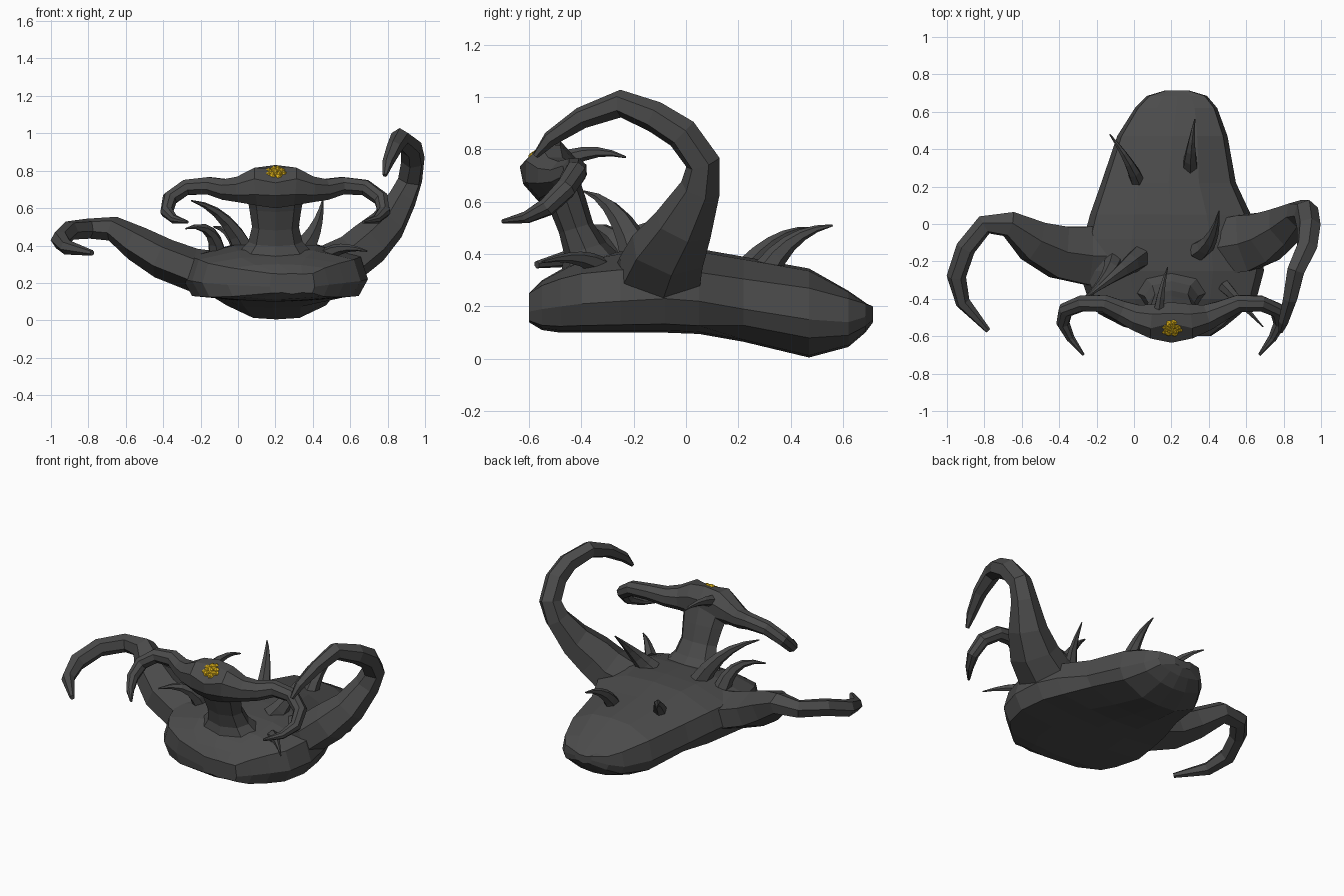
import bpy, bmesh, math, random
from mathutils import Vector

random.seed(4)
CX = 0.2  # centre line of neck and head


def material(name, rgb):
    m = bpy.data.materials.new(name)
    m.diffuse_color = (*rgb, 1)
    return m


GREY = material("charcoal", (0.07, 0.07, 0.07))
GOLD = material("gold", (0.75, 0.46, 0.01))


def finish(name, bm, mat):
    bmesh.ops.recalc_face_normals(bm, faces=bm.faces)
    me = bpy.data.meshes.new(name)
    bm.to_mesh(me)
    bm.free()
    me.materials.append(mat)
    ob = bpy.data.objects.new(name, me)
    bpy.context.collection.objects.link(ob)
    return ob


def loft(name, rings, mat=GREY):
    """Skin a list of closed rings and cap both ends."""
    bm = bmesh.new()
    vs = [[bm.verts.new(p) for p in r] for r in rings]
    n = len(vs[0])
    for a, b in zip(vs, vs[1:]):
        for i in range(n):
            j = (i + 1) % n
            bm.faces.new((a[i], a[j], b[j], b[i]))
    bm.faces.new(vs[0])
    bm.faces.new(vs[-1])
    return finish(name, bm, mat)


def tube(name, path, sides=6):
    """Tapered tube; path holds (x, y, z, radius[, sideways radius])."""
    pts = [Vector(p[:3]) for p in path]
    rings, side = [], None
    for i, p in enumerate(pts):
        t = (pts[min(i + 1, len(pts) - 1)] - pts[max(i - 1, 0)]).normalized()
        if side is None:
            ref = Vector((0, 0, 1)) if abs(t.z) < 0.8 else Vector((0, 1, 0))
            side = t.cross(ref)
        side = (side - t * side.dot(t)).normalized()
        up = t.cross(side)
        r, rs = path[i][3], path[i][-1]
        ring = []
        for k in range(sides):
            a = 2 * math.pi * (k + 0.5) / sides
            ring.append(p + side * math.cos(a) * rs + up * math.sin(a) * r)
        rings.append(ring)
    return loft(name, rings)


def spike(name, base, bend, tip, r):
    """Curved thorn along a quadratic arc."""
    a, b, c = Vector(base), Vector(bend), Vector(tip)
    path = []
    for i in range(6):
        t = i / 5
        p = a * (1 - t) ** 2 + b * 2 * t * (1 - t) + c * t * t
        w = r * (1 - t) + 0.004
        path.append((*p, w, 0.85 * w))
    return tube(name, path)


# Body: y, centre x, half width, bottom, lower rim, upper rim, top
sections = [
    (-0.60, 0.29, 0.12, 0.14, 0.16, 0.23, 0.25),
    (-0.55, 0.215, 0.27, 0.11, 0.17, 0.26, 0.30),
    (-0.48, 0.19, 0.38, 0.10, 0.18, 0.285, 0.34),
    (-0.40, 0.205, 0.45, 0.10, 0.19, 0.305, 0.38),
    (-0.25, 0.20, 0.495, 0.10, 0.20, 0.32, 0.41),
    (-0.08, 0.20, 0.47, 0.10, 0.21, 0.32, 0.42),
    (0.05, 0.195, 0.43, 0.095, 0.20, 0.31, 0.42),
    (0.22, 0.185, 0.36, 0.065, 0.17, 0.285, 0.39),
    (0.47, 0.205, 0.295, 0.005, 0.13, 0.25, 0.345),
    (0.62, 0.225, 0.22, 0.045, 0.12, 0.21, 0.26),
    (0.685, 0.23, 0.16, 0.10, 0.14, 0.19, 0.215),
    (0.715, 0.23, 0.06, 0.14, 0.155, 0.18, 0.19),
]
rings = []
for y, cx, w, zb, zl, zu, zt in sections:
    drop = 0.7 if y < 0.1 else 0.4
    half = [(0.45, zt - 0.1 * (zt - zu)), (0.92, zu + 0.02), (1.0, zl + 0.02),
            (0.9, zl - drop * (zl - zb)), (0.42, zb + 0.008)]
    ring = [(cx, y, zt)] + [(cx + f * w, y, z) for f, z in half]
    ring += [(cx, y, zb)] + [(cx - f * w, y, z) for f, z in reversed(half)]
    rings.append(ring)
loft("body", rings)

# Raised arm, flaring where it leaves the shoulder
tube("raised_arm", [
    (0.42, -0.13, 0.29, 0.09, 0.17), (0.60, -0.10, 0.33, 0.125, 0.175),
    (0.70, -0.07, 0.41, 0.12, 0.155), (0.80, -0.01, 0.51, 0.10, 0.12),
    (0.88, 0.055, 0.65, 0.078), (0.92, 0.065, 0.75, 0.068), (0.935, -0.015, 0.86, 0.065),
    (0.925, -0.12, 0.925, 0.06), (0.865, -0.25, 0.975, 0.053), (0.835, -0.40, 0.92, 0.042),
    (0.80, -0.52, 0.84, 0.03), (0.785, -0.575, 0.775, 0.012)])

# Lowered arm
tube("lowered_arm", [
    (-0.05, -0.17, 0.26, 0.10, 0.16), (-0.24, -0.17, 0.27, 0.115, 0.18),
    (-0.40, -0.15, 0.33, 0.11, 0.16), (-0.54, -0.09, 0.41, 0.095, 0.125),
    (-0.67, 0.00, 0.49, 0.067, 0.075), (-0.80, -0.005, 0.49, 0.055),
    (-0.90, -0.13, 0.48, 0.053),
    (-0.95, -0.28, 0.43, 0.052), (-0.915, -0.42, 0.39, 0.04), (-0.78, -0.57, 0.36, 0.015)])

# Neck: oval rings of y, z, half width, half depth
neck = []
for y, z, w, d in [(-0.36, 0.35, 0.21, 0.12), (-0.385, 0.42, 0.145, 0.08),
                   (-0.42, 0.50, 0.125, 0.065), (-0.455, 0.60, 0.14, 0.07),
                   (-0.50, 0.70, 0.16, 0.08)]:
    neck.append([(CX + w * math.cos(k * math.pi / 4), y + d * math.sin(k * math.pi / 4),
                  z + 0.3 * d * math.sin(k * math.pi / 4)) for k in range(8)])
loft("neck", neck)

# Head bar with a drooping horn on each side
half = [(0.10, -0.52, 0.715, 0.10, 0.11), (0.19, -0.50, 0.70, 0.075), (0.27, -0.465, 0.70, 0.06),
        (0.36, -0.425, 0.72, 0.05), (0.48, -0.425, 0.71, 0.045),
        (0.565, -0.46, 0.65, 0.042), (0.58, -0.53, 0.58, 0.036),
        (0.54, -0.61, 0.54, 0.024), (0.47, -0.70, 0.525, 0.008)]
path = [(CX - p[0], *p[1:]) for p in reversed(half)]
path += [(CX, -0.52, 0.715, 0.11, 0.125)] + [(CX + p[0], *p[1:]) for p in half]
head = tube("head_and_horns", path, 8)
# Slope the brow forward to seat the nugget
for v in head.data.vertices:
    if abs(v.co.x - CX) < 0.01 and v.co.y < -0.55 and v.co.z > 0.73:
        v.co.y, v.co.z = (-0.53, 0.813) if v.co.z > 0.78 else (-0.635, 0.735)

# Thorns on the head, back and shoulders
for name, base, bend, tip, r in [
    ("crest_thorn", (0.13, -0.50, 0.74), (0.14, -0.36, 0.82), (0.18, -0.23, 0.77), 0.038),
    ("rear_left_thorn", (0.02, 0.23, 0.34), (-0.03, 0.35, 0.49), (-0.13, 0.48, 0.50), 0.045),
    ("rear_right_thorn", (0.30, 0.31, 0.34), (0.30, 0.40, 0.49), (0.325, 0.56, 0.51), 0.048),
    ("right_back_thorn", (0.35, -0.14, 0.38), (0.43, -0.10, 0.48), (0.455, 0.07, 0.65), 0.065),
    ("left_tall_thorn", (0.03, -0.18, 0.38), (-0.07, -0.25, 0.60), (-0.25, -0.39, 0.64), 0.065),
    ("left_low_thorn", (-0.11, -0.21, 0.36), (-0.13, -0.29, 0.54), (-0.28, -0.41, 0.49), 0.055),
    ("right_front_thorn", (0.48, -0.33, 0.35), (0.56, -0.41, 0.41), (0.69, -0.55, 0.37), 0.04),
]:
    spike(name, base, bend, tip, r)

# Gold nugget cluster set in the brow: a lumpy disc on the slope
bm = bmesh.new()
slope, normal = Vector((0, 0.82, 0.57)), Vector((0, -0.57, 0.82))
for k in range(14):
    a, d = k * 2.4, 0.046 * math.sqrt(k / 13)
    made = bmesh.ops.create_icosphere(bm, subdivisions=1, radius=random.uniform(0.019, 0.024))
    spot = Vector((CX, -0.555, 0.787)) + Vector((d * math.cos(a), 0, 0))
    spot += slope * (0.9 * d * math.sin(a)) + normal * (0.004 - 2 * d * d)
    bmesh.ops.translate(bm, verts=made["verts"], vec=spot)
finish("gold_nugget", bm, GOLD)
